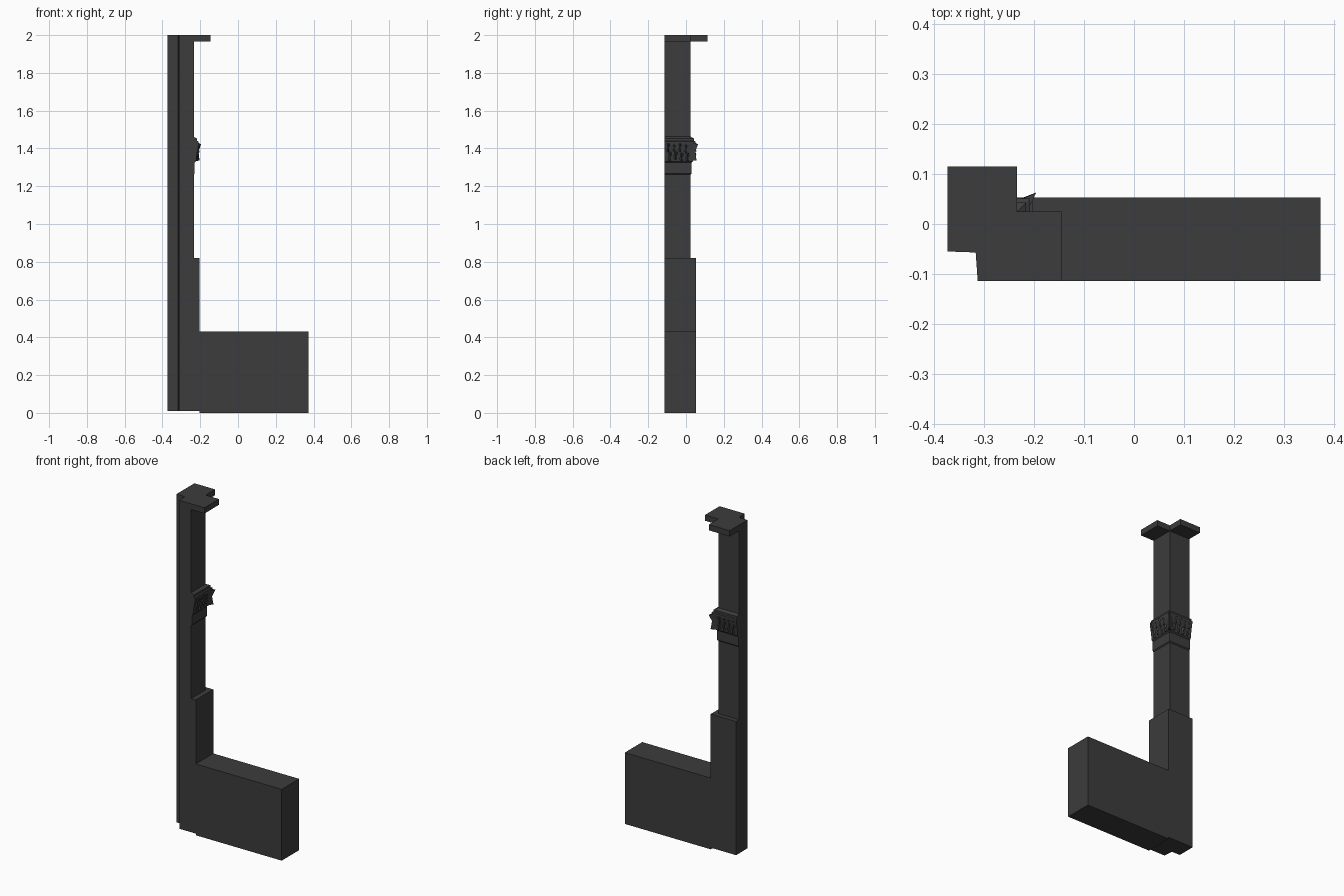
import bpy, bmesh, random
from mathutils import Vector

random.seed(4)
cube = bpy.data.objects.get("Cube")
if cube:
    bpy.data.objects.remove(cube, do_unlink=True)

stone = bpy.data.materials.new("dark grey stone")
stone.use_nodes = True
grey = (0.045, 0.045, 0.045, 1)
stone.diffuse_color = grey
stone.node_tree.nodes["Principled BSDF"].inputs["Base Color"].default_value = grey

# Shared plan lines of the corner post
LEFT, FRONT, REBATE_X, REBATE_Y = -0.373, -0.114, -0.313, -0.055
SHAFT_X, SHAFT_Y = -0.234, 0.025
BASE_X, BASE_Y = -0.203, 0.053


def finish(name, bm):
    bmesh.ops.recalc_face_normals(bm, faces=bm.faces)
    mesh = bpy.data.meshes.new(name)
    bm.to_mesh(mesh)
    bm.free()
    mesh.materials.append(stone)
    ob = bpy.data.objects.new(name, mesh)
    bpy.context.collection.objects.link(ob)
    return ob


def prism(name, outline, z0, z1):
    """Extrude a plan outline upward."""
    bm = bmesh.new()
    face = bm.faces.new([bm.verts.new((x, y, z0)) for x, y in outline])
    top = bmesh.ops.extrude_face_region(bm, geom=[face])["geom"]
    bmesh.ops.translate(bm, vec=(0, 0, z1 - z0),
                        verts=[v for v in top if isinstance(v, bmesh.types.BMVert)])
    return finish(name, bm)


def post_plan(x, y):
    """Post outline with the rebate cut from its front corner."""
    return [(REBATE_X, FRONT), (x, FRONT), (x, y), (LEFT, y),
            (LEFT, REBATE_Y), (REBATE_X - 0.004, REBATE_Y - 0.002)]


def moulding(name, profile):
    """Sweep an (offset, height) profile round the two shaft faces."""
    bm = bmesh.new()
    rows = []
    for d, z in profile:
        plan = [(SHAFT_X + d, FRONT), (SHAFT_X + d, SHAFT_Y + d),
                (LEFT, SHAFT_Y + d), (LEFT, REBATE_Y),
                (REBATE_X, REBATE_Y), (REBATE_X, FRONT)]
        rows.append([bm.verts.new((x, y, z)) for x, y in plan])
    for a, b in zip(rows, rows[1:]):
        for i in range(len(a)):
            j = (i + 1) % len(a)
            bm.faces.new((a[i], a[j], b[j], b[i]))
    bm.faces.new(rows[0])
    bm.faces.new(rows[-1])
    return finish(name, bm)


# Low wall and post
prism("low_wall", [(BASE_X, FRONT), (0.373, FRONT), (0.373, BASE_Y), (BASE_X, BASE_Y)], 0, 0.432)
prism("post_base", post_plan(BASE_X, BASE_Y), 0.01, 0.82)
prism("post_shaft", post_plan(SHAFT_X, SHAFT_Y), 0.82, 1.965)

# Cap slab with two projecting arms
prism("cap_slab", [(REBATE_X, FRONT), (-0.145, FRONT), (-0.145, SHAFT_Y), (SHAFT_X, SHAFT_Y),
                   (SHAFT_X, 0.115), (LEFT, 0.115), (LEFT, REBATE_Y),
                   (REBATE_X - 0.004, REBATE_Y - 0.002)], 1.965, 2.0)

# Capital: neck band, flared bell and stepped top
moulding("capital", [(0, 1.262), (0.005, 1.268), (0.005, 1.325), (0.012, 1.332),
                     (0.018, 1.38), (0.026, 1.425), (0.026, 1.437),
                     (0.018, 1.44), (0.018, 1.452), (0, 1.462)])


def leaf(bm, base, along, out, width, z0, z1, reach):
    """Faceted curled leaf with a raised middle rib."""
    up = Vector((0, 0, 1))

    def point(side, depth, z):
        return bm.verts.new(base + along * side * width + out * depth + up * z)

    mid = (z0 + z1) / 2
    root = [point(-0.35, 0, z0), point(0, reach * 0.8, z0), point(0.35, 0, z0)]
    belly = [point(-0.5, 0.008, mid), point(0, reach * 0.65, mid), point(0.5, 0.008, mid)]
    tip = [point(-0.4, 0.01, z1), point(0, reach, z1 - 0.01), point(0.4, 0.01, z1)]
    for a, b in ((root, belly), (belly, tip)):
        for i in range(2):
            bm.faces.new((a[i], a[i + 1], b[i + 1], b[i]))
    bm.faces.new(root)
    bm.faces.new(tip)
    # flat back closes the leaf inside the bell
    bm.faces.new((root[0], root[2], belly[2], tip[2], tip[0], belly[0]))


# Two staggered rows of carved leaves on each face, and one on the corner
bm = bmesh.new()
corner = Vector((SHAFT_X, SHAFT_Y, 0))
faces = ((Vector((0, -1, 0)), Vector((1, 0, 0))), (Vector((-1, 0, 0)), Vector((0, 1, 0))))
for along, out in faces:
    for row, (z0, z1, reach) in enumerate(((1.332, 1.385, 0.031), (1.375, 1.428, 0.037))):
        for i in range(4):
            shift = 0.018 + 0.031 * i + 0.008 * row
            leaf(bm, corner + along * shift, along, out, 0.034, z0 + random.uniform(0, 0.01),
                 z1 + random.uniform(-0.006, 0.006), reach * random.uniform(0.85, 1.05))
diagonal = Vector((1, 1, 0)).normalized()
leaf(bm, corner, Vector((1, -1, 0)).normalized(), diagonal, 0.04, 1.335, 1.432, 0.054)
finish("capital_leaves", bm)
